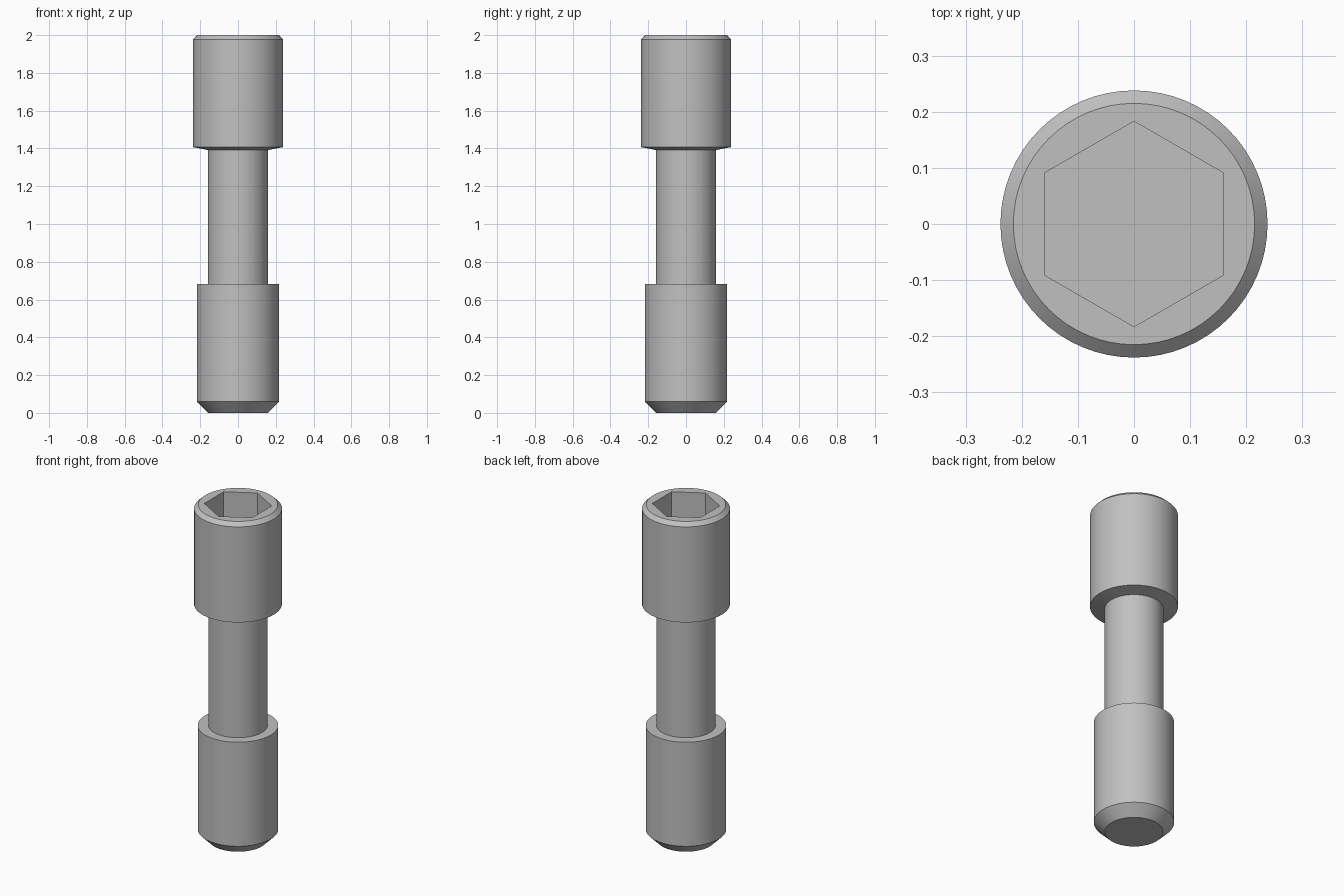
import bpy, bmesh, math

cube = bpy.data.objects.get("Cube")
if cube:
    bpy.data.objects.remove(cube, do_unlink=True)

SIDES = 64

steel = bpy.data.materials.new("grey_steel")
steel.use_nodes = True
colour = (0.53, 0.53, 0.53, 1)
steel.diffuse_color = colour
steel.node_tree.nodes["Principled BSDF"].inputs["Base Color"].default_value = colour


def ring(bm, radius, z, sides=SIDES):
    """Loop of vertices around the z axis, starting on +y."""
    angles = [math.pi / 2 + math.tau * i / sides for i in range(sides)]
    return [bm.verts.new((radius * math.cos(a), radius * math.sin(a), z)) for a in angles]


def bridge(bm, a, b):
    """Quad band between two loops of equal length."""
    n = len(a)
    for i in range(n):
        j = (i + 1) % n
        bm.faces.new((a[i], a[j], b[j], b[i]))


def loop_edges(bm, loop):
    return [bm.edges.get((loop[i - 1], loop[i])) for i in range(len(loop))]


def turn(bm, profile):
    """Revolve (radius, z) points, bottom to top, and return the loops."""
    loops = [ring(bm, r, z) for r, z in profile]
    for a, b in zip(loops, loops[1:]):
        bridge(bm, a, b)
    return loops


def finish(bm, name):
    bmesh.ops.recalc_face_normals(bm, faces=bm.faces[:])
    mesh = bpy.data.meshes.new(name)
    bm.to_mesh(mesh)
    bm.free()
    mesh.materials.append(steel)
    obj = bpy.data.objects.new(name, mesh)
    bpy.context.collection.objects.link(obj)
    bpy.ops.object.select_all(action="DESELECT")
    obj.select_set(True)
    bpy.context.view_layer.objects.active = obj
    bpy.ops.object.shade_smooth_by_angle(angle=math.radians(30))


# Head with chamfered rim, slightly coned underside and hexagonal socket
bm = bmesh.new()
loops = turn(bm, [(0.16, 1.392), (0.238, 1.407), (0.238, 1.978), (0.215, 2.0)])
socket_top = ring(bm, 0.183, 2.0, 6)
socket_floor = ring(bm, 0.183, 1.7, 6)
bridge(bm, socket_floor, socket_top)
bm.faces.new(socket_floor)
rim = loop_edges(bm, loops[-1]) + loop_edges(bm, socket_top)
bmesh.ops.triangle_fill(bm, edges=rim, use_beauty=True, normal=(0, 0, 1))
finish(bm, "socket_head")

# Plain narrow shank
bm = bmesh.new()
turn(bm, [(0.16, 0.682), (0.16, 1.392)])
finish(bm, "shank")

# Wider lower end with chamfered tip
bm = bmesh.new()
loops = turn(bm, [(0.158, 0), (0.218, 0.06), (0.218, 0.682), (0.16, 0.682)])
bm.faces.new(loops[0])
finish(bm, "lower_end")
